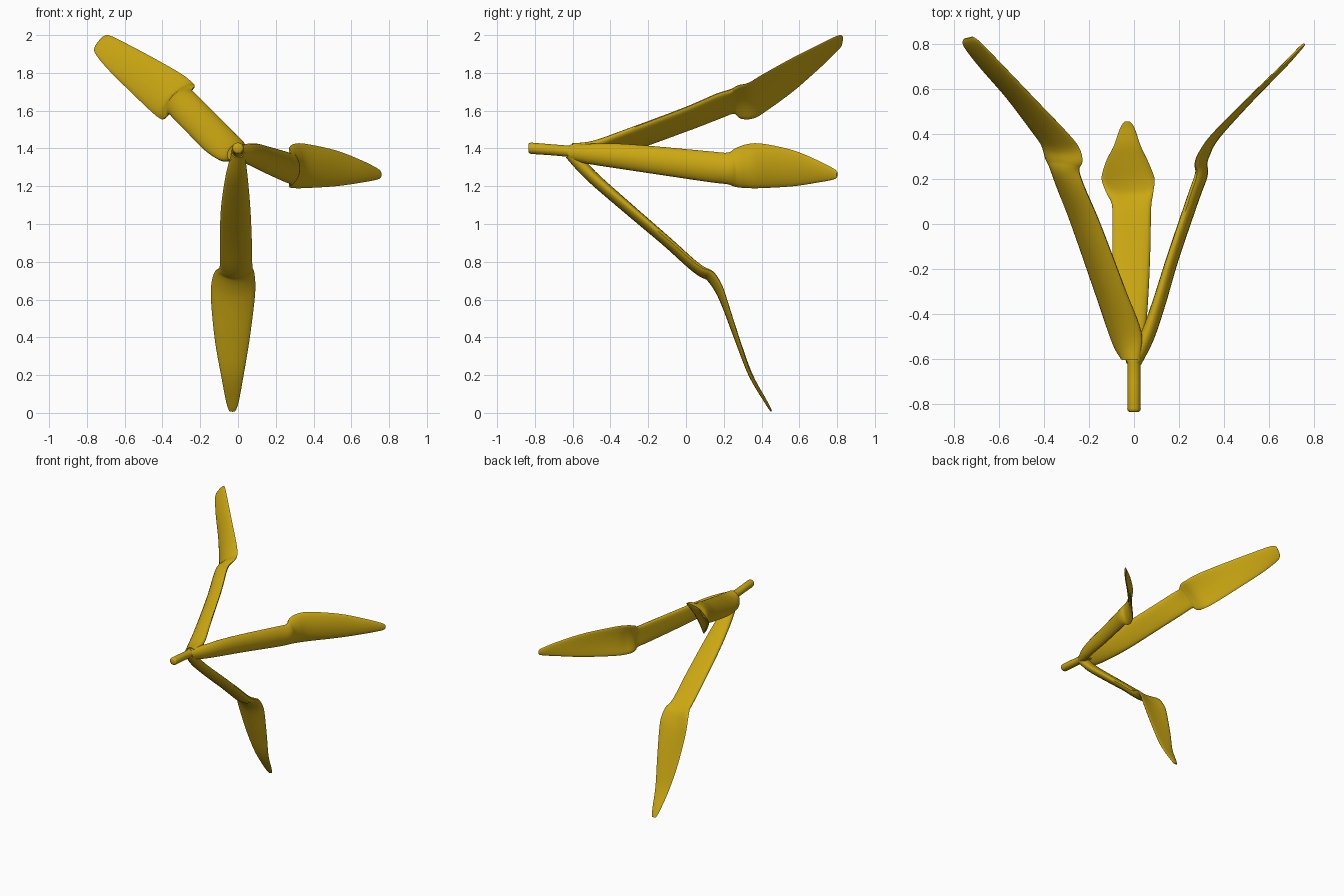
import bpy, bmesh, math
from mathutils import Vector

if "Cube" in bpy.data.objects:
    bpy.data.objects.remove(bpy.data.objects["Cube"])

yellow = bpy.data.materials.new("golden yellow")
yellow.diffuse_color = (0.60, 0.39, 0.006, 1)
yellow.use_nodes = True
yellow.node_tree.nodes["Principled BSDF"].inputs["Base Color"].default_value = yellow.diffuse_color
SIDES, STEPS = 20, 5


def spline(p0, p1, p2, p3, t):
    """Smooth interpolation between p1 and p2."""
    return 0.5 * (2 * p1 + (p2 - p0) * t + (2 * p0 - 5 * p1 + 4 * p2 - p3) * t * t
                  + (3 * p1 - p0 - 3 * p2 + p3) * t ** 3)


def resample(rows):
    out = []
    for i in range(len(rows) - 1):
        q = [rows[max(0, min(len(rows) - 1, i + k))] for k in (-1, 0, 1, 2)]
        for s in range(STEPS):
            out.append([spline(*c, s / STEPS) for c in zip(*q)])
    return out + [list(rows[-1])]


def loft(name, rings):
    """Skin closed rings and cap both ends."""
    bm = bmesh.new()
    loops = [[bm.verts.new(p) for p in ring] for ring in rings]
    for a, b in zip(loops, loops[1:]):
        for i in range(SIDES):
            j = (i + 1) % SIDES
            bm.faces.new((a[i], a[j], b[j], b[i]))
    bm.faces.new(loops[0])
    bm.faces.new(loops[-1])
    bmesh.ops.recalc_face_normals(bm, faces=bm.faces)
    mesh = bpy.data.meshes.new(name)
    bm.to_mesh(mesh)
    bm.free()
    mesh.materials.append(yellow)
    ob = bpy.data.objects.new(name, mesh)
    bpy.context.collection.objects.link(ob)
    bpy.ops.object.select_all(action='DESELECT')
    ob.select_set(True)
    bpy.context.view_layer.objects.active = ob
    bpy.ops.object.shade_smooth_by_angle(angle=math.radians(50))


def petal(name, rows):
    """Rows hold two edge points, thickness and outward bow."""
    pts = resample(rows)
    mids = [(Vector(r[:3]) + Vector(r[3:6])) / 2 for r in pts]
    rings = []
    for i, r in enumerate(pts):
        half = (Vector(r[:3]) - Vector(r[3:6])) / 2
        along = mids[min(i + 1, len(mids) - 1)] - mids[max(i - 1, 0)]
        n = half.cross(along).normalized()
        if n.dot(Vector((mids[i].x, -0.3, mids[i].z - 1.39))) < 0:
            n = -n
        ring = []
        for k in range(SIDES):
            a = 2 * math.pi * k / SIDES
            c, s = math.cos(a), math.sin(a)
            ring.append(mids[i] + half * c + n * (s * r[6] / 2 + r[7] * (0.6 - c * c)))
        rings.append(ring)
    loft(name, rings)


# Thickness and bow from the root to the tip, shared by all petals
PROFILE = [(.07, 0), (.065, .005), (.06, .01), (.055, .012), (.055, .015), (.055, .02),
           (.045, .03), (.035, .03), (.03, .02), (.026, .01), (.022, .004), (.016, 0), (.008, 0)]

# Lower petal: y, z, left x, right x
lower = [(-.61, 1.375, -.035, .035), (-.5, 1.257, -.065, .05), (-.3, 1.085, -.09, .065),
         (-.1, .915, -.096, .073), (.03, .80, -.096, .075), (.09, .757, -.1, .078),
         (.135, .735, -.125, .086), (.178, .67, -.142, .092), (.213, .58, -.142, .086),
         (.28, .38, -.122, .06), (.345, .2, -.09, .03), (.425, .055, -.062, .003),
         (.452, .008, -.045, -.015)]
petal("lower_petal", [(xr, y, z, xl, y, z, *p) for (y, z, xl, xr), p in zip(lower, PROFILE)])

# Right petal: x, y, upper z, lower z
right = [(.0, -.61, 1.42, 1.335), (.055, -.5, 1.425, 1.315), (.105, -.35, 1.425, 1.292),
         (.165, -.15, 1.41, 1.262), (.255, .12, 1.385, 1.222), (.288, .22, 1.378, 1.21),
         (.285, .268, 1.405, 1.195), (.305, .32, 1.423, 1.19), (.36, .40, 1.425, 1.19),
         (.52, .565, 1.39, 1.2), (.66, .70, 1.335, 1.22), (.74, .782, 1.293, 1.236),
         (.757, .80, 1.275, 1.25)]
petal("right_petal", [(x, y, zu, x, y, zl, *p) for (x, y, zu, zl), p in zip(right, PROFILE)])

# Left petal: upper edge point, lower edge point
left = [(.025, -.6, 1.42, -.05, -.6, 1.345), (.03, -.48, 1.435, -.095, -.53, 1.34),
        (-.04, -.3, 1.505, -.175, -.3, 1.39), (-.155, 0, 1.62, -.28, 0, 1.495),
        (-.225, .16, 1.69, -.345, .17, 1.56), (-.25, .235, 1.715, -.375, .25, 1.59),
        (-.238, .275, 1.74, -.40, .29, 1.565), (-.25, .33, 1.755, -.42, .35, 1.565),
        (-.3, .4, 1.795, -.46, .41, 1.595), (-.43, .54, 1.87, -.57, .56, 1.70),
        (-.58, .7, 1.95, -.69, .70, 1.82), (-.68, .805, 1.998, -.757, .79, 1.905),
        (-.715, .832, 1.992, -.757, .822, 1.94)]
petal("left_petal", [(*e, *p) for e, p in zip(left, PROFILE)])

# Stem with a rounded front end
stem = [(-.835, 1.402, .02), (-.83, 1.402, .027), (-.82, 1.401, .03), (-.7, 1.392, .029),
        (-.62, 1.385, .03), (-.58, 1.382, .04), (-.52, 1.378, .03)]
loft("stem", [[Vector((r * math.cos(a), y, z + r * math.sin(a)))
               for a in (2 * math.pi * k / SIDES for k in range(SIDES))] for y, z, r in stem])
